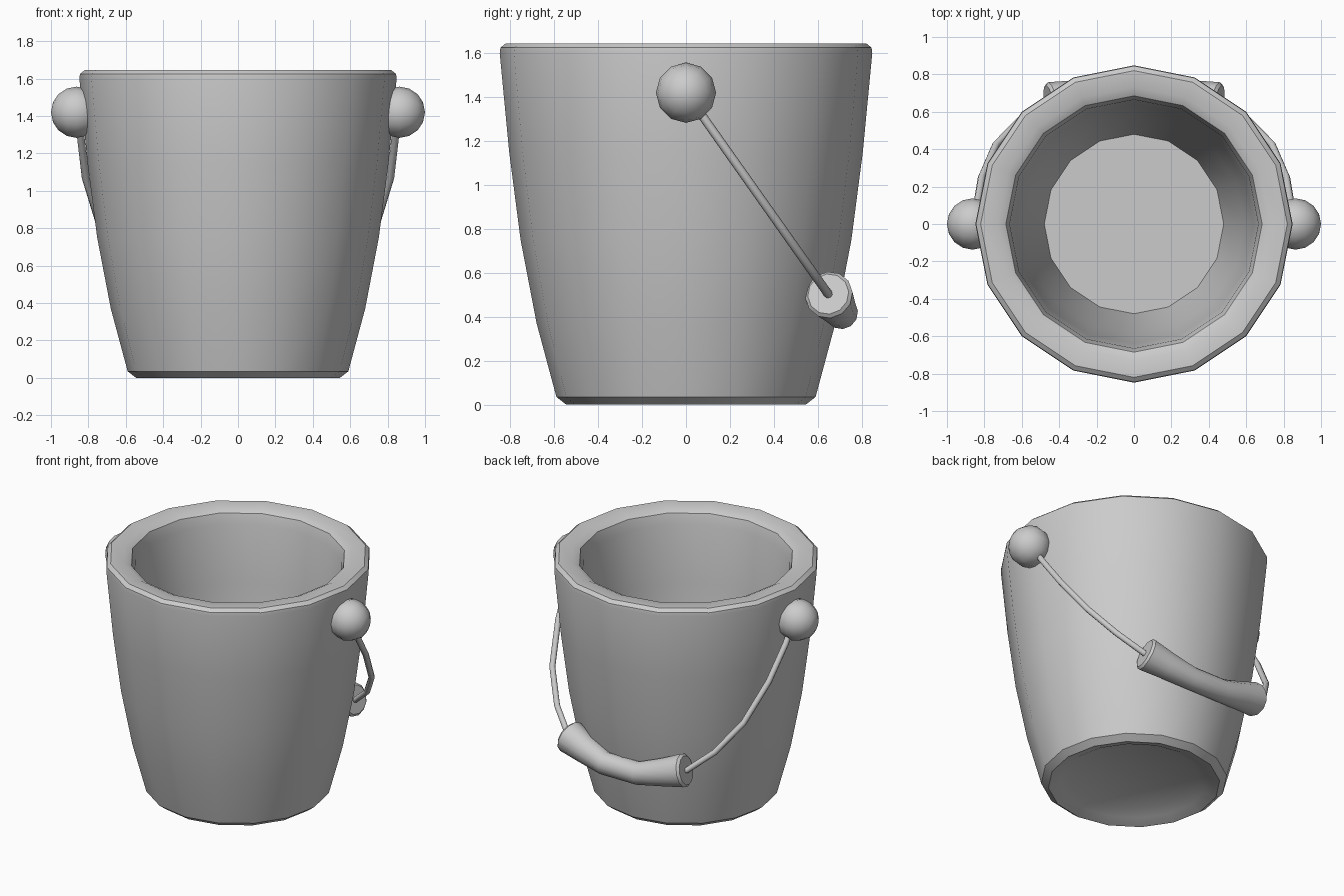
import bpy, bmesh
from math import cos, sin, pi, radians
from mathutils import Vector

if "Cube" in bpy.data.objects:
    bpy.data.objects.remove(bpy.data.objects["Cube"])


def finish(bm, name, angle):
    bmesh.ops.recalc_face_normals(bm, faces=bm.faces)
    mesh = bpy.data.meshes.new(name)
    bm.to_mesh(mesh)
    bm.free()
    ob = bpy.data.objects.new(name, mesh)
    bpy.context.collection.objects.link(ob)
    bpy.ops.object.select_all(action='DESELECT')
    ob.select_set(True)
    bpy.context.view_layer.objects.active = ob
    bpy.ops.object.shade_smooth_by_angle(angle=radians(angle))
    return ob


def skin(bm, rings):
    """Join successive vertex rings with quads and cap both ends."""
    n = len(rings[0])
    for a, b in zip(rings, rings[1:]):
        for i in range(n):
            j = (i + 1) % n
            bm.faces.new((a[i], a[j], b[j], b[i]))
    bm.faces.new(rings[0])
    bm.faces.new(rings[-1])


def lathe(name, profile, sides, angle):
    bm = bmesh.new()
    skin(bm, [[bm.verts.new((r * cos(2 * pi * i / sides), r * sin(2 * pi * i / sides), z))
               for i in range(sides)] for r, z in profile])
    return finish(bm, name, angle)


# Handle lies in a tilted plane: x across, HANG down and back from the pivots
PIVOT = Vector((0, 0, 1.42))
HANG = Vector((0, 0.65, -0.92)).normalized()
NORMAL = Vector((1, 0, 0)).cross(HANG)


def tube(name, path, sides, angle):
    """Sweep a circle along (x, hang distance, radius) points in the handle plane."""
    pts = [PIVOT + Vector((x, 0, 0)) + HANG * s for x, s, r in path]
    bm = bmesh.new()
    rings = []
    for k, p in enumerate(pts):
        t = (pts[min(k + 1, len(pts) - 1)] - pts[max(k - 1, 0)]).normalized()
        m = NORMAL.cross(t)
        r = path[k][2]
        rings.append([bm.verts.new(p + r * (cos(2 * pi * i / sides) * m
                                            + sin(2 * pi * i / sides) * NORMAL))
                      for i in range(sides)])
    skin(bm, rings)
    return finish(bm, name, angle)


# Bucket: recessed underside, curved outer wall, thick rim, inner wall, floor
lathe("bucket", [(0.405, 0.06), (0.47, 0.025), (0.545, 0.0), (0.59, 0.035),
                 (0.68, 0.37), (0.753, 0.75), (0.805, 1.15), (0.848, 1.60),
                 (0.845, 1.625), (0.82, 1.645), (0.73, 1.643), (0.685, 1.62),
                 (0.665, 1.55), (0.64, 1.15), (0.59, 0.70), (0.48, 0.16)], 16, 32)

# Pivot knobs and wire on each side
wire = [(0.84, 0.0), (0.84, 0.17), (0.815, 0.43), (0.74, 0.73),
        (0.61, 0.96), (0.46, 1.12), (0.40, 1.145)]
for side, sx in (("left", -1), ("right", 1)):
    bpy.ops.mesh.primitive_uv_sphere_add(segments=12, ring_count=8, radius=0.137,
                                         location=(sx * 0.863, 0, 1.42),
                                         rotation=(0, pi / 2, 0))
    knob = bpy.context.object
    knob.name = side + "_knob"
    bpy.ops.object.shade_smooth_by_angle(angle=radians(50))
    tube(side + "_handle_wire", [(sx * x, s, 0.02) for x, s in wire], 8, 60)

# Bent grip, flared at both ends with chamfered caps
half = [(0.455, 1.122, 0.095), (0.44, 1.127, 0.11), (0.30, 1.175, 0.092), (0.13, 1.225, 0.076)]
tube("handle_grip", [(-x, s, r) for x, s, r in half] + half[::-1], 12, 35)
